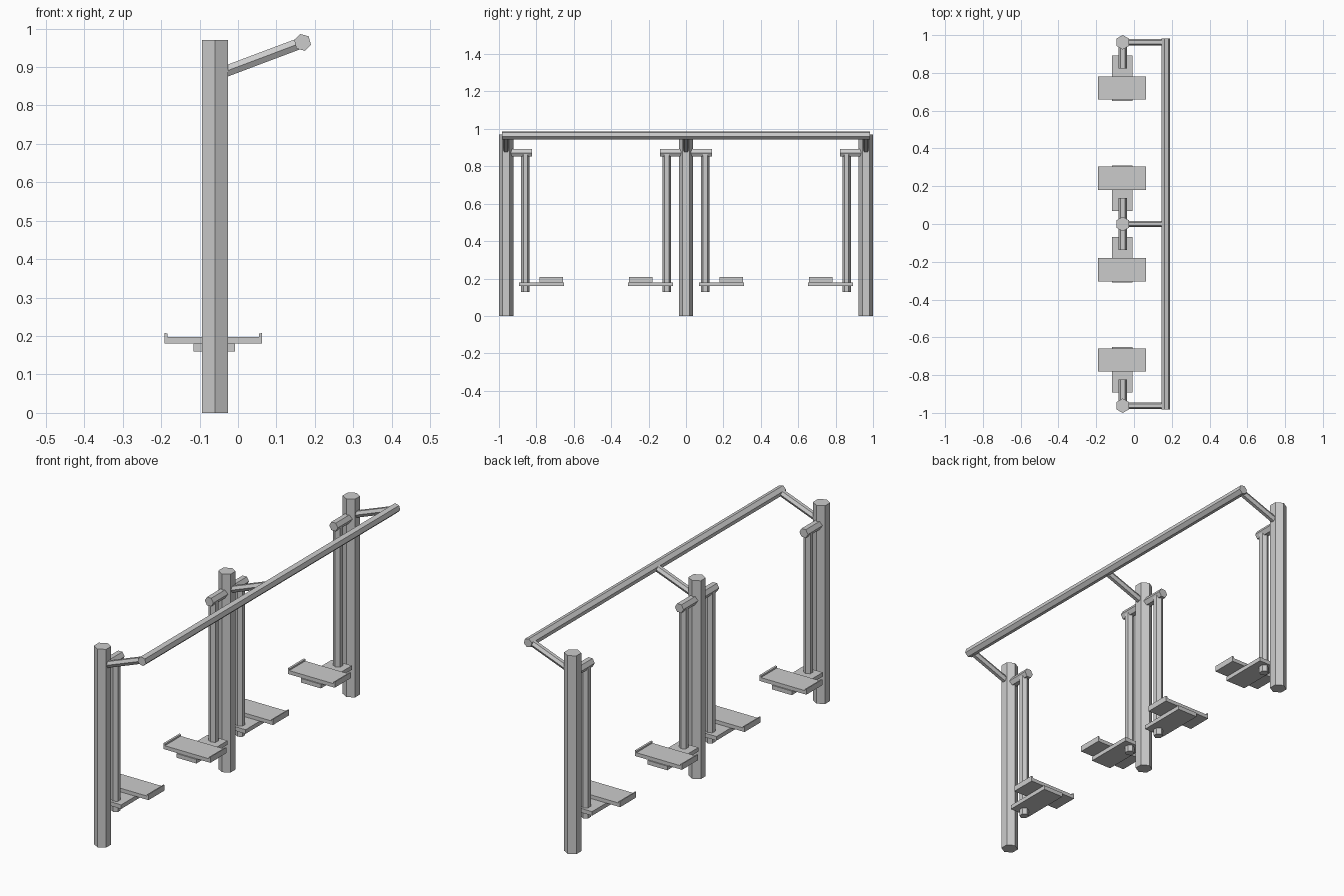
import bpy, bmesh, math
from mathutils import Vector, Matrix

if "Cube" in bpy.data.objects:
    bpy.data.objects.remove(bpy.data.objects["Cube"])

PX = -0.06            # x of the post line
END = 0.962           # y of the outer posts


def make_object(name, bm):
    bmesh.ops.recalc_face_normals(bm, faces=bm.faces)
    me = bpy.data.meshes.new(name)
    bm.to_mesh(me)
    bm.free()
    ob = bpy.data.objects.new(name, me)
    bpy.context.collection.objects.link(ob)
    return ob


def hex_bar(name, a, b, r, vertex_dir, turn=0.0):
    """Six-sided bar from a to b, with a corner pointing along vertex_dir."""
    a, b = Vector(a), Vector(b)
    axis = (b - a).normalized()
    u = Vector(vertex_dir)
    u = (u - axis * u.dot(axis)).normalized()
    u = Matrix.Rotation(math.radians(turn), 3, axis) @ u
    v = axis.cross(u)
    bm = bmesh.new()
    rings = []
    for p in (a, b):
        rings.append([bm.verts.new(p + r * (math.cos(t) * u + math.sin(t) * v))
                      for t in (i * math.pi / 3 for i in range(6))])
    for i in range(6):
        j = (i + 1) % 6
        bm.faces.new((rings[0][i], rings[0][j], rings[1][j], rings[1][i]))
    bm.faces.new(rings[0])
    bm.faces.new(rings[1])
    return make_object(name, bm)


def extrude_y(name, profile, y0, y1):
    """Extrude an x-z profile along y."""
    bm = bmesh.new()
    face = bm.faces.new([bm.verts.new((x, y0, z)) for x, z in profile])
    res = bmesh.ops.extrude_face_region(bm, geom=[face])
    verts = [g for g in res["geom"] if isinstance(g, bmesh.types.BMVert)]
    bmesh.ops.translate(bm, verts=verts, vec=(0, y1 - y0, 0))
    return make_object(name, bm)


# posts and the angled arms carrying the handrail
for label, y in (("front", -END), ("middle", 0), ("back", END)):
    hex_bar(f"{label}_post", (PX, y, 0), (PX, y, 0.97), 0.0385, (0, 1, 0))
    hex_bar(f"{label}_rail_arm", (-0.05, y, 0.882), (0.168, y, 0.964), 0.0168, (0, 1, 0))

# handrail
hex_bar("handrail", (0.168, -0.983, 0.964), (0.168, 0.983, 0.964), 0.0225, (1, 0, 0), 15)

# swinging foot stations
bracket = [(-0.116, 0.16), (-0.008, 0.16), (-0.008, 0.18), (-0.116, 0.18)]
tray = [(-0.191, 0.18), (0.063, 0.18), (0.063, 0.208), (0.055, 0.206), (0.055, 0.198),
        (-0.183, 0.198), (-0.183, 0.206), (-0.191, 0.208)]
stations = ((-END, 1), (0, -1), (0, 1), (END, -1))
for n, (y, s) in enumerate(stations, 1):
    hex_bar(f"pivot_{n}", (PX, y, 0.872), (PX, y + s * 0.138, 0.872), 0.0232, (1, 0, 0))
    hex_bar(f"hanger_rod_{n}", (PX, y + s * 0.103, 0.128), (PX, y + s * 0.103, 0.876),
            0.022, (0, 1, 0))
    extrude_y(f"foot_bracket_{n}", bracket, y + s * 0.07, y + s * 0.31)
    extrude_y(f"foot_tray_{n}", tray, y + s * 0.18, y + s * 0.304)
